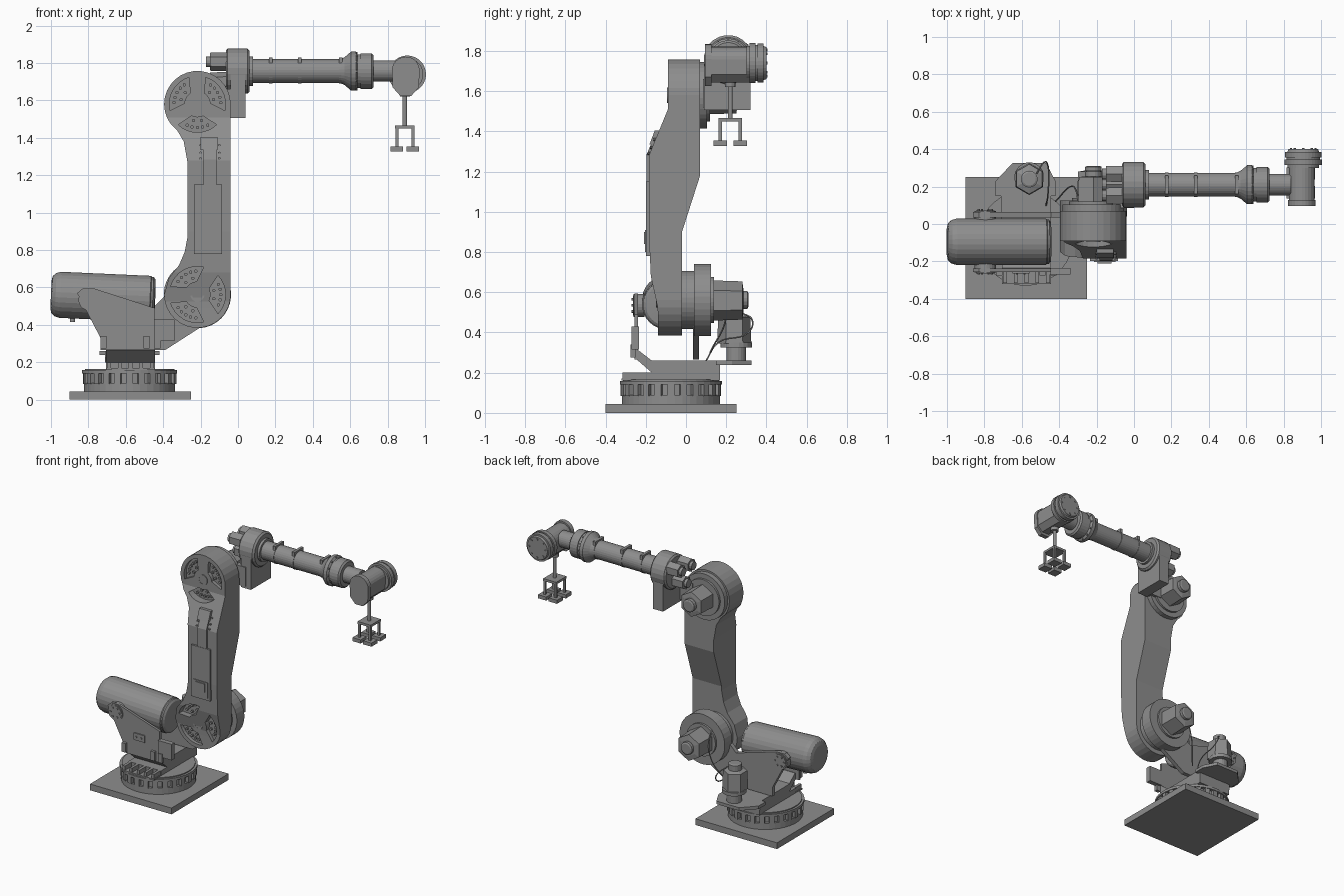
import bpy, bmesh
from math import sin, cos, pi, sqrt, radians
from mathutils import Vector

if "Cube" in bpy.data.objects:
    bpy.data.objects.remove(bpy.data.objects["Cube"])

paint = bpy.data.materials.new("dark_grey")
paint.diffuse_color = (.27, .27, .27, 1)
paint.use_nodes = True
paint.node_tree.nodes["Principled BSDF"].inputs["Base Color"].default_value = paint.diffuse_color


def mesh(name, verts, faces):
    bm = bmesh.new()
    vs = [bm.verts.new(v) for v in verts]
    for f in faces:
        bm.faces.new([vs[i] for i in f])
    bmesh.ops.recalc_face_normals(bm, faces=bm.faces)
    me = bpy.data.meshes.new(name)
    bm.to_mesh(me)
    bm.free()
    me.materials.append(paint)
    ob = bpy.data.objects.new(name, me)
    bpy.context.collection.objects.link(ob)
    return ob


def loft(name, rings):
    """Skin equal-length vertex rings and close both ends."""
    n = len(rings[0])
    faces = [[a * n + i, a * n + (i + 1) % n, (a + 1) * n + (i + 1) % n, (a + 1) * n + i]
             for a in range(len(rings) - 1) for i in range(n)]
    faces += [list(range(n)), list(range((len(rings) - 1) * n, len(rings) * n))]
    return mesh(name, [v for r in rings for v in r], faces)


def turned(name, origin, axis, profile, n=32):
    """Lathe a (distance, radius) profile along an axis."""
    q = Vector(axis).to_track_quat('Z', 'Y')
    return loft(name, [[Vector(origin) + q @ Vector((r * cos(2 * pi * (i + .5) / n),
                r * sin(2 * pi * (i + .5) / n), t)) for i in range(n)] for t, r in profile])


def prism(name, pts, axis, a, b):
    """Extrude a 2D outline along x, y or z."""
    put = {'x': lambda p, t: (t, p[0], p[1]), 'y': lambda p, t: (p[0], t, p[1]),
           'z': lambda p, t: (p[0], p[1], t)}[axis]
    return loft(name, [[put(p, t) for p in pts] for t in (a, b)])


def box(name, x0, x1, y0, y1, z0, z1):
    return prism(name, [(x0, y0), (x1, y0), (x1, y1), (x0, y1)], 'z', z0, z1)


def lerp(table, z):
    for (a, u), (b, v) in zip(table, table[1:]):
        if z <= b:
            return u + (v - u) * max(0, z - a) / (b - a)
    return table[-1][1]


X, Y, Z = (1, 0, 0), (0, 1, 0), (0, 0, 1)

# Base plate and windowed bearing ring
BX, BY = -.58, -.075
box("base_plate", -.9, -.25, -.4, .25, 0, .045)
turned("base_ring", (BX, BY, 0), Z, [(.04, .245), (.09, .245), (.09, .228), (.14, .228),
       (.14, .255), (.158, .255), (.158, .24), (.165, .24)], 40)
for i in range(24):
    a = 2 * pi * i / 24
    c, s = cos(a), sin(a)
    pts = [(BX + r * c - w * s, BY + r * s + w * c)
           for r, w in ((.21, -.017), (.25, -.017), (.25, .017), (.21, .017))]
    prism("ring_rib", pts, 'z', .085, .145)

# Turret platform with front ribs and sloped bracket
box("turret_slab", -.705, -.445, -.24, .17, .16, .2)
box("turret_floor", -.71, -.445, -.17, .17, .2, .26)
for i in range(5):
    x = -.69 + i * .0575
    box("turret_rib", x - .01, x + .01, -.315, -.17, .16, .2)
box("turret_front_lip", -.705, -.445, -.32, -.2, .16, .17)
prism("turret_bracket", [(-.256, .275), (-.17, .2), (-.12, .2), (-.17, .26), (-.235, .31), (-.254, .31)],
      'x', -.705, -.445)

# Side plates carrying the balancer, the rear one reaching to the shoulder
prism("front_side_plate", [(-.86, .57), (-.83, .595), (-.77, .595), (-.445, .49), (-.445, .265),
      (-.735, .265), (-.735, .33)], 'y', -.256, -.238)
prism("rear_side_plate", [(-.86, .57), (-.83, .595), (-.77, .595), (-.445, .5), (-.39, .555), (-.3, .68),
      (-.1, .5), (-.18, .4), (-.39, .265), (-.735, .265), (-.735, .33)], 'y', .035, .065)
box("plate_block", -.45, -.34, -.27, -.235, .315, .43)
box("plate_terminal", -.65, -.56, -.264, -.25, .38, .43)
for x in (-.72, -.49, -.43):
    box("plate_foot", x - .016, x + .016, -.275, -.25, .275, .34)
for x in (-.625, -.585):
    turned("terminal_bolt", (x, -.26, .405), (0, -1, 0), [(0, .007), (.01, .007)], 6)
for y, d in ((-.256, -1), (.065, 1)):
    turned("balancer_pivot", (-.795, y, .535), (0, d, 0), [(-.05, .058), (.004, .058), (.004, .05), (.008, .05)], 24)
    for i in range(6):
        a = i * pi / 3
        turned("pivot_bolt", (-.795 + .035 * cos(a), y, .535 + .035 * sin(a)), (0, d, 0),
               [(.0, .007), (.015, .007)], 6)

# Balancer cylinder, tilted, with rounded rear end
turned("balancer", (-1, -.095, .563), (1, 0, -.045), [(0, .075), (.006, .1), (.025, .117), (.05, .124),
       (.53, .124), (.535, .119), (.545, .119), (.555, .105), (.558, .06)], 28)
turned("balancer_valve", (-.885, -.095, .415), Z, [(0, .015), (.04, .015)], 12)

# Lower arm: lofted rows, rounded ends
R, CX, ZS, ZE = .178, -.217, .562, 1.58
zs = [ZS - R * cos(radians(a)) for a in range(6, 91, 12)] + [ZS, .65, .68, .72, .79, .87, .9, 1.18, 1.27, 1.28,
      1.38, 1.44, 1.48, 1.51] + [ZE - R * cos(radians(a)) for a in range(78, 177, 12)]
left = [(.6, -.39), (.65, -.37), (.72, -.315), (.79, -.285), (.87, -.27), (1.27, -.27), (1.38, -.29),
        (1.44, -.325), (1.48, -.364)]
front = [(.38, -.14), (.52, -.14), (.68, -.175), (.9, -.185), (1.28, -.185), (1.51, -.09)]
back = [(.9, -.02), (1.18, .07)]
rows = []
for z in sorted(set(round(v, 4) for v in zs)):
    half = [sqrt(max(0, R * R - (z - c) ** 2)) for c in (ZS, ZE)]
    xr = CX + (half[0] if z < ZS else half[1] if z > ZE else R)
    xl = CX - half[0] if z < .62 else CX - half[1] if z > 1.48 else lerp(left, z)
    f, b = lerp(front, z), lerp(back, z)
    rows.append([(xl, f, z), (xr, f, z), (xr, b, z), (xl, b, z)])
arm = loft("lower_arm", rows)


# Joint covers: three pockets, bolts and a hub at each end of the arm
def arc(cz, r, mid, span, n=8):
    return [(CX + r * cos(radians(mid - span + 2 * span * i / n)),
             cz + r * sin(radians(mid - span + 2 * span * i / n))) for i in range(n + 1)]


for cz, turn, face, floor in ((ZS, 0, -.145, -.115), (ZE, 30, -.092, -.065)):
    for k in range(3):
        mid = turn + 120 * k
        cut = prism("pocket_cutter", arc(cz, .15, mid, 43) + arc(cz, .07, mid, 26)[::-1], 'y', -.3, floor)
        cut.hide_render = True
        mod = arm.modifiers.new("pocket", 'BOOLEAN')
        mod.object, mod.operation, mod.solver = cut, 'DIFFERENCE', 'EXACT'
        bpy.context.view_layer.objects.active = arm
        bpy.ops.object.modifier_apply(modifier=mod.name)
        bpy.data.objects.remove(cut)
        for r, n in ((.125, 5), (.09, 2)):
            for x, z in arc(cz, r, mid, 26 if n == 5 else 14, n - 1):
                turned("cover_bolt", (x, floor + .005, z), (0, -1, 0), [(0, .009), (.018, .009)], 8)
    turned("cover_hub", (CX, face + .03, cz), (0, -1, 0), [(0, .038), (.033, .038), (.033, .028), (.031, .028)], 20)

# Service panel and cable duct on the arm front
box("arm_panel", -.235, -.085, -.198, -.17, .78, 1.15)
box("panel_socket", -.215, -.1, -.203, -.18, .8, .91)
box("panel_socket_inner", -.195, -.12, -.21, -.19, .84, .9)
prism("cable_duct", [(-.196, 1.14), (-.196, 1.285), (-.147, 1.4), (-.12, 1.4), (-.17, 1.14)], 'x', -.185, -.115)
prism("duct_clamp", [(-.182, 1.335), (-.155, 1.405), (-.125, 1.405), (-.14, 1.335)], 'x', -.2, -.11)
for z in (1.29, 1.32, 1.36):
    for x in (-.2, -.1):
        turned("duct_bolt", (x, lerp(front, z), z), (0, -1, 0), [(-.01, .007), (.01, .007)], 6)

# Shoulder and elbow gearboxes with six-sided motors
turned("shoulder_gearbox", (CX, 0, ZS), Y, [(-.03, .145), (.04, .145), (.04, .18), (.125, .18),
       (.125, .115), (.14, .115)], 36)
turned("shoulder_motor", (CX, 0, ZS - .003), Y, [(.13, .1), (.28, .095), (.285, .06)], 6)
turned("shoulder_motor_cap", (CX, 0, ZS), Y, [(.28, .045), (.305, .045), (.31, .035)], 16)
turned("elbow_gearbox", (CX, 0, ZE), Y, [(.06, .165), (.105, .165), (.105, .13), (.12, .13)], 36)
turned("elbow_motor", (CX, 0, ZE), Y, [(.11, .095), (.25, .09), (.255, .06)], 6)
turned("elbow_motor_cap", (CX, 0, ZE), Y, [(.25, .045), (.28, .045), (.285, .035)], 16)
box("elbow_link", -.14, 0, .085, .125, 1.52, 1.66)

# Turning motor on its rear shelf
prism("motor_shelf", [(-.74, .15), (-.42, .15), (-.42, .23), (-.47, .325), (-.65, .325), (-.74, .23)], 'z', .238, .26)
turned("turn_motor_foot", (-.56, .25, 0), Z, [(.25, .05), (.325, .05), (.325, .08), (.35, .08)], 20)
turned("turn_motor", (-.56, .24, 0), Z, [(.345, .085), (.475, .08), (.485, .05)], 6)
turned("turn_motor_cap", (-.56, .24, 0), Z, [(.48, .045), (.525, .045), (.53, .035)], 16)


# Motor cables
def cable(name, pts):
    cu = bpy.data.curves.new(name, 'CURVE')
    cu.dimensions, cu.bevel_depth, cu.bevel_resolution, cu.resolution_u = '3D', .004, 1, 6
    cu.materials.append(paint)
    sp = cu.splines.new('BEZIER')
    sp.bezier_points.add(len(pts) - 1)
    for bp, p in zip(sp.bezier_points, pts):
        bp.co, bp.handle_left_type, bp.handle_right_type = p, 'AUTO', 'AUTO'
    bpy.context.collection.objects.link(bpy.data.objects.new(name, cu))


cable("turn_cable", [(-.47, .1, .26), (-.46, .16, .35), (-.46, .31, .4), (-.48, .33, .46), (-.52, .27, .5)])
cable("shoulder_cable", [(-.3, .13, .65), (-.31, .18, .6), (-.34, .2, .48), (-.42, .12, .3)])

# Forearm: housing, drive motors, tube and wrist flare
FY, FZ = .21, 1.757
turned("forearm_housing", (0, FY, FZ), X, [(-.065, .11), (-.055, .122), (.05, .122), (.062, .11), (.062, .08),
       (.08, .08)], 24)
box("housing_box", -.04, .04, .09, .32, 1.507, 1.74)
for y, z in ((-.058, .05), (.058, .05), (0, -.055)):
    turned("wrist_motor", (0, FY + y, FZ + z), X, [(-.15, .048), (-.06, .05)], 6)
    turned("wrist_motor_cap", (0, FY + y, FZ + z), X, [(-.17, .03), (-.14, .03)], 12)
turned("forearm_tube", (0, FY, FZ), X, [(.05, .064), (.545, .064), (.57, .075), (.605, .105), (.63, .105),
       (.64, .09), (.655, .09), (.655, .096), (.715, .096), (.725, .085), (.725, .057), (.84, .057)], 28)
for x in (.175, .33, .55):
    turned("tube_band", (x, FY, FZ), X, [(-.009, .067), (.009, .067)], 28)
    box("band_clip", x - .01, x + .01, FY - .05, FY + .05, FZ + .04, FZ + .074)
for i in range(12):
    a = i * pi / 6
    turned("flange_bolt", (.625, FY + .096 * cos(a), FZ + .096 * sin(a)), X, [(0, .007), (.015, .007)], 6)

# Wrist body and side discs
WX, WZ = .897, 1.74
shield = [(WX + .074 * cos(i * pi / 12), 1.76 + .074 * sin(i * pi / 12)) for i in range(13)]
shield += [(WX - .07, 1.67), (WX - .03, 1.625), (WX + .03, 1.625), (WX + .07, 1.67)]
prism("wrist_cover", shield, 'y', .095, .128)
prism("wrist_body", [(WX + (x - WX) * .93, 1.75 + (z - 1.75) * .85) for x, z in shield], 'y', .125, .32)
turned("wrist_disc", (.905, 0, WZ), Y, [(.3, .085), (.315, .085), (.315, .1), (.345, .1), (.345, .09), (.355, .09),
       (.355, .097), (.385, .097), (.385, .085), (.4, .08)], 32)
for i in range(8):
    a = i * pi / 4
    turned("disc_bolt", (.905 + .065 * cos(a), .395, WZ + .065 * sin(a)), Y, [(0, .007), (.01, .007)], 6)

# Gripper: stem, plate and four footed fingers
GX, GY = .892, .22
turned("gripper_stem", (GX, GY, 0), Z, [(1.46, .012), (1.62, .012), (1.62, .028), (1.66, .028)], 12)
box("gripper_plate", GX - .052, GX + .052, GY - .058, GY + .058, 1.45, 1.467)
for sx in (-1, 1):
    for sy in (-1, 1):
        x, y = GX + sx * .043, GY + sy * .05
        box("gripper_finger", x - .008, x + .008, y - .008, y + .008, 1.35, 1.455)
        box("gripper_foot", x - .033, x + .033, y - .033, y + .033, 1.328, 1.354)
